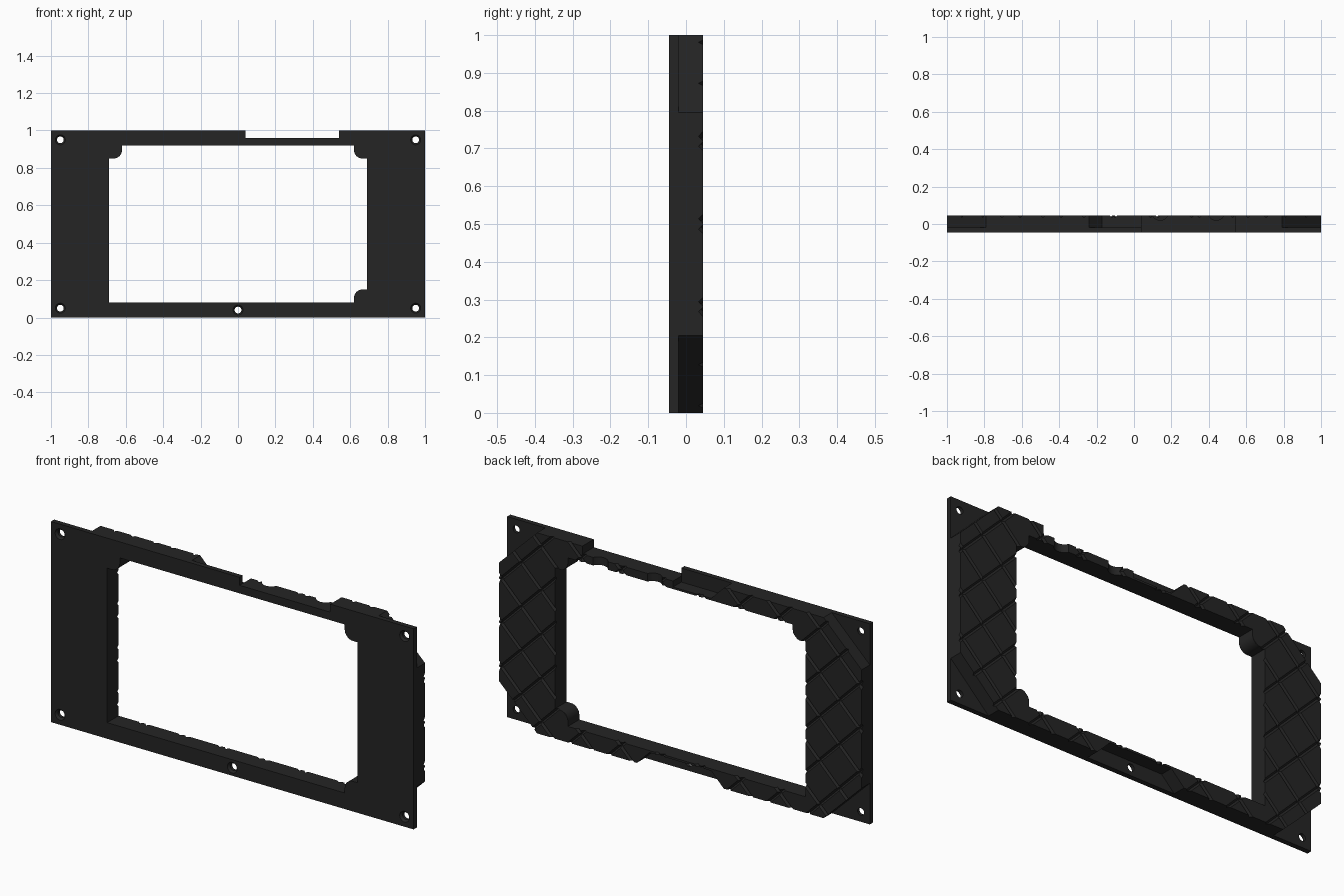
import bpy, bmesh, math
from mathutils import Vector, Matrix

if "Cube" in bpy.data.objects:
    bpy.data.objects.remove(bpy.data.objects["Cube"])

black = bpy.data.materials.new("matte_black")
black.diffuse_color = (0.018, 0.018, 0.018, 1)
black.use_nodes = True
black.node_tree.nodes["Principled BSDF"].inputs["Base Color"].default_value = black.diffuse_color

FRONT, SEAM, BACK = -0.045, -0.02, 0.045


def to_object(name, bm):
    bmesh.ops.recalc_face_normals(bm, faces=bm.faces)
    me = bpy.data.meshes.new(name)
    bm.to_mesh(me)
    bm.free()
    me.materials.append(black)
    ob = bpy.data.objects.new(name, me)
    bpy.context.collection.objects.link(ob)
    return ob


def prism(name, pts, y0, y1):
    """Extrude an x/z outline from y0 to y1."""
    bm = bmesh.new()
    face = bm.faces.new([bm.verts.new((x, y0, z)) for x, z in pts])
    ext = bmesh.ops.extrude_face_region(bm, geom=[face])
    verts = [v for v in ext["geom"] if isinstance(v, bmesh.types.BMVert)]
    bmesh.ops.translate(bm, verts=verts, vec=(0, y1 - y0, 0))
    return to_object(name, bm)


def combine(ob, other, op="DIFFERENCE"):
    """Apply a boolean and remove the helper object."""
    mod = ob.modifiers.new("bool", "BOOLEAN")
    mod.object, mod.operation, mod.solver = other, op, "EXACT"
    dg = bpy.context.evaluated_depsgraph_get()
    me = bpy.data.meshes.new_from_object(ob.evaluated_get(dg))
    ob.modifiers.clear()
    ob.data = me
    bpy.data.objects.remove(other)


def rounded_tab(sx, sz, size=0.07, r=0.045, steps=8):
    """Window corner filled by a rounded tab."""
    cx, cz = sx * 0.69, 0.5 + sz * 0.42
    px, pz = cx - sx * size, cz - sz * size
    ax, az = px + sx * r, pz + sz * r
    arc = [(ax - sx * r * math.cos(t), az - sz * r * math.sin(t))
           for t in (i * math.pi / 2 / steps for i in range(steps + 1))]
    return [(px, cz)] + arc + [(cx, pz)]


# Window with tabs in three corners
window = ([(-0.69, 0.08)] + rounded_tab(1, -1)
          + rounded_tab(1, 1)[::-1] + rounded_tab(-1, 1))

# Thin front plate with a notch in its top edge
plate = prism("frame", [(-1, 0), (1, 0), (1, 1), (0.54, 1), (0.54, 0.96),
                        (0.04, 0.96), (0.04, 1), (-1, 1)], FRONT, SEAM)

# Countersunk screw holes
bm = bmesh.new()
for x, z in [(-0.95, 0.05), (0.95, 0.05), (-0.95, 0.95), (0.95, 0.95), (0, 0.04)]:
    profile = [(0.027, -0.05), (0.027, -0.045), (0.018, -0.035), (0.018, -0.01)]
    rings = [[bm.verts.new((x + r * math.cos(a), y, z + r * math.sin(a)))
              for a in (k * math.tau / 24 for k in range(24))] for r, y in profile]
    for low, high in zip(rings, rings[1:]):
        for k in range(24):
            n = (k + 1) % 24
            bm.faces.new((low[k], low[n], high[n], high[k]))
    bm.faces.new(rings[0])
    bm.faces.new(rings[-1])
combine(plate, to_object("hole_cutter", bm))

# Thick rear body with clipped corners and relieved top and bottom
body = prism("rear_body", [
    (-0.79, 0), (-0.24, 0), (-0.17, 0.07), (0.17, 0.07), (0.24, 0), (0.79, 0),
    (1, 0.205), (1, 0.795), (0.79, 1), (0.54, 1), (0.54, 0.96), (0.04, 0.96),
    (0.04, 0.93), (-0.17, 0.93), (-0.24, 1), (-0.79, 1), (-1, 0.795), (-1, 0.205)],
    SEAM, BACK)

# Finger scoops behind the notch
bm = bmesh.new()
for x in (0.14, 0.44):
    bmesh.ops.create_cone(bm, cap_ends=True, segments=32, radius1=0.045, radius2=0.045,
                          depth=0.2, matrix=Matrix.Translation((x, 0.065, 0.94)))
combine(body, to_object("scoop_cutter", bm))

# Diagonal V grooves on the back, one set per direction
for s in (1, -1):
    bm = bmesh.new()
    along = Vector((1, 0, s)).normalized()
    across = Vector((-s, 0, 1)).normalized()
    for i in range(-7, 8):
        mid = Vector((0, BACK, 0.5)) + across * (i + 0.5) * 0.155
        ends = []
        for e in (-2, 2):
            c = mid + along * e
            ends.append([bm.verts.new(c + across * 0.01 + Vector((0, 0.002, 0))),
                         bm.verts.new(c - across * 0.01 + Vector((0, 0.002, 0))),
                         bm.verts.new(c + Vector((0, -0.012, 0)))])
        a, b = ends
        bm.faces.new(a)
        bm.faces.new(b)
        for k in range(3):
            n = (k + 1) % 3
            bm.faces.new((a[k], a[n], b[n], b[k]))
    combine(body, to_object("groove_cutter", bm))

# Join plate and body, then open the window through both
combine(plate, body, "UNION")
combine(plate, prism("window_cutter", window, -0.1, 0.1))

bpy.context.view_layer.objects.active = plate
plate.select_set(True)
bpy.ops.object.shade_smooth_by_angle(angle=math.radians(25))
